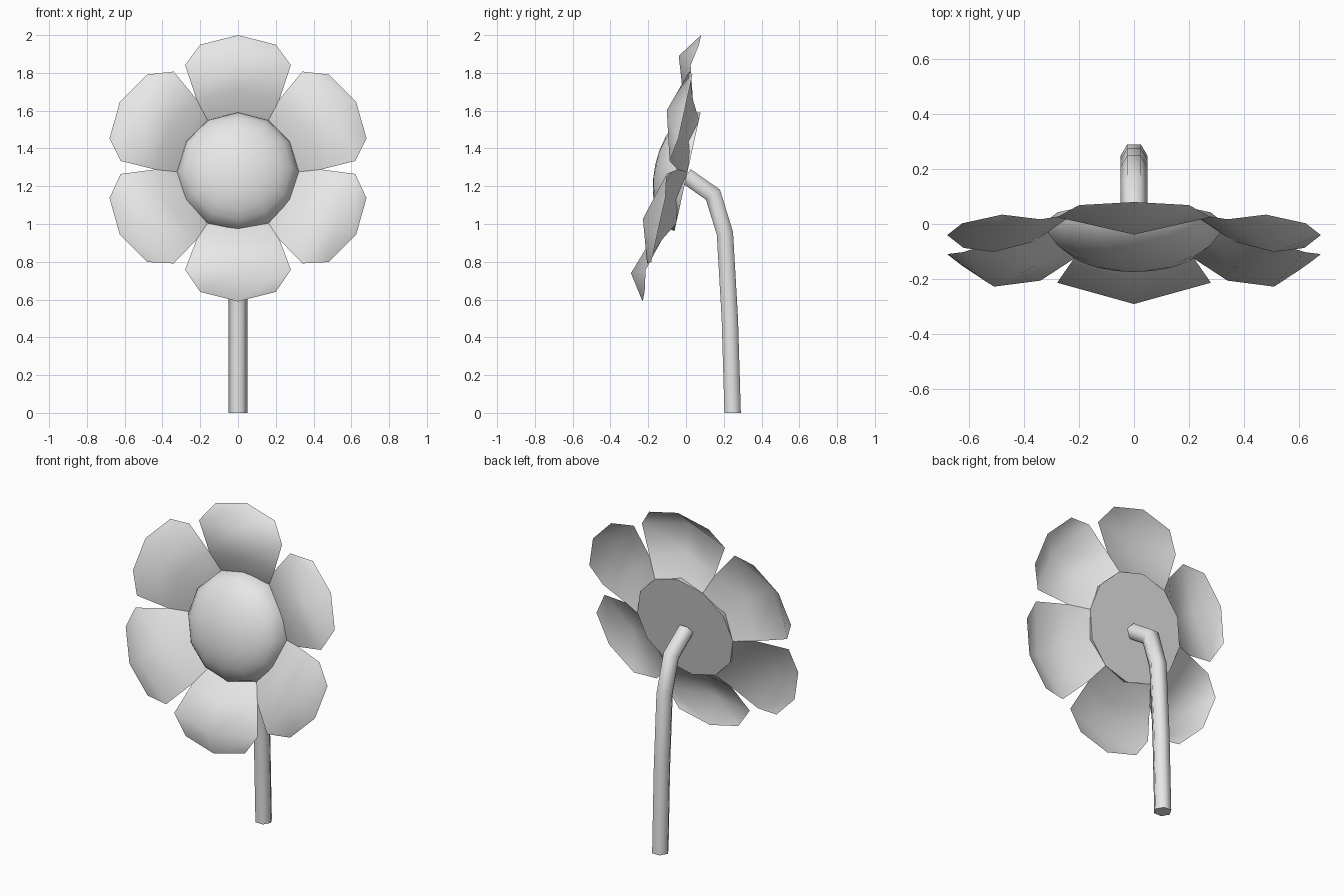
import bpy, bmesh, math
from mathutils import Matrix, Vector

cube = bpy.data.objects.get("Cube")
if cube:
    bpy.data.objects.remove(cube, do_unlink=True)

grey = bpy.data.materials.new("plain_grey")
grey.use_nodes = True
grey.diffuse_color = (0.8, 0.8, 0.8, 1)
grey.node_tree.nodes["Principled BSDF"].inputs["Base Color"].default_value = (0.8, 0.8, 0.8, 1)

# Flower head frame: local x across, y towards the upper petal, z out of the face
HEAD = Matrix.Translation((0, -0.075, 1.295)) @ Matrix.Rotation(math.radians(77.6), 4, 'X')


def finish(name, bm, angle=60):
    mesh = bpy.data.meshes.new(name)
    bm.to_mesh(mesh)
    bm.free()
    mesh.materials.append(grey)
    obj = bpy.data.objects.new(name, mesh)
    bpy.context.collection.objects.link(obj)
    bpy.ops.object.select_all(action='DESELECT')
    obj.select_set(True)
    bpy.context.view_layer.objects.active = obj
    bpy.ops.object.shade_smooth_by_angle(angle=math.radians(angle))
    return obj


# Six petals: rows of (half width, edge reach, edge height, middle reach, middle height)
PETAL = [(0.1625, 0.281, -0.085, 0.281, -0.085),
         (0.22, 0.381, -0.03, 0.42, 0.035),
         (0.28, 0.555, 0.02, 0.589, 0.092),
         (0.20, 0.67, 0.0, 0.722, 0.0)]
for i in range(6):
    bm = bmesh.new()
    rows = [[bm.verts.new(p) for p in ((-w, r, h), (0, rm, hm), (w, r, h))]
            for w, r, h, rm, hm in PETAL]
    for a, b in zip(rows, rows[1:]):
        for k in range(2):
            bm.faces.new((a[k], a[k + 1], b[k + 1], b[k]))
    bm.transform(HEAD @ Matrix.Rotation(i * math.pi / 3, 4, 'Z'))
    finish(f"petal_{i + 1}", bm, 80)

# Domed centre with a flat back
bm = bmesh.new()
bmesh.ops.create_uvsphere(bm, u_segments=12, v_segments=12, radius=1)
bmesh.ops.delete(bm, geom=[v for v in bm.verts if v.co.z < -0.01], context='VERTS')
bmesh.ops.holes_fill(bm, edges=[e for e in bm.edges if e.is_boundary], sides=0)
bmesh.ops.recalc_face_normals(bm, faces=bm.faces[:])
bm.transform(HEAD @ Matrix.Translation((0, 0, -0.085)) @ Matrix.Diagonal((0.322, 0.322, 0.175, 1)))
finish("flower_centre", bm)

# Bent six-sided stem
PATH = [Vector((0, y, z)) for y, z in
        ((0.247, 0), (0.232, 0.5), (0.206, 0.95), (0.143, 1.155), (0.0, 1.255))]
bm = bmesh.new()
rings = []
for i, p in enumerate(PATH):
    before = (p - PATH[i - 1]).normalized() if i else Vector((0, 0, 1))
    after = (PATH[i + 1] - p).normalized() if i < len(PATH) - 1 else before
    tangent = (before + after).normalized() if i else Vector((0, 0, 1))
    side = tangent.cross(Vector((1, 0, 0)))
    widen = 1 / max(0.5, tangent.dot(after))
    ring = []
    for k in range(6):
        a = k * math.pi / 3
        ring.append(bm.verts.new(p + Vector((0.05 * math.cos(a), 0, 0))
                                 + side * (0.05 * widen * math.sin(a))))
    rings.append(ring)
for a, b in zip(rings, rings[1:]):
    for k in range(6):
        j = (k + 1) % 6
        bm.faces.new((a[k], a[j], b[j], b[k]))
bm.faces.new(rings[0])
bm.faces.new(rings[-1])
bmesh.ops.recalc_face_normals(bm, faces=bm.faces[:])
finish("stem", bm, 65)
